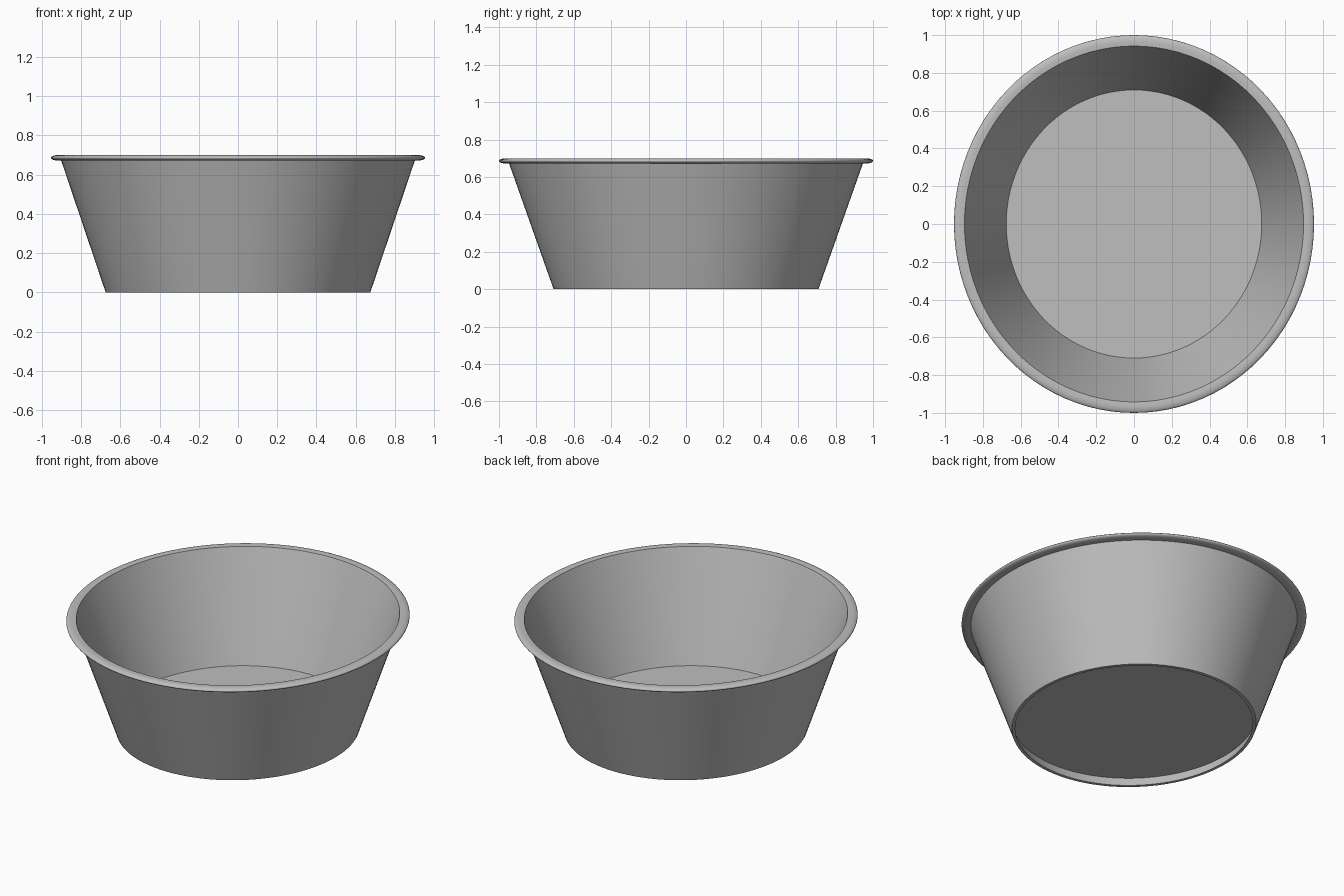
import bpy
import bmesh
import math

cube = bpy.data.objects.get("Cube")
if cube:
    bpy.data.objects.remove(cube, do_unlink=True)

SEGMENTS = 96
OVAL = 0.953  # width relative to depth

metal = bpy.data.materials.new("plain grey metal")
metal.use_nodes = True
colour = (0.52, 0.52, 0.52, 1.0)
metal.diffuse_color = colour
metal.node_tree.nodes["Principled BSDF"].inputs["Base Color"].default_value = colour


def lathe(name, profile, closed=True, caps=False):
    """Spin a (radius, height) profile into an oval shell."""
    bm = bmesh.new()
    rings = []
    for r, z in profile:
        ring = []
        for i in range(SEGMENTS):
            a = math.tau * i / SEGMENTS
            ring.append(bm.verts.new((r * OVAL * math.cos(a), r * math.sin(a), z)))
        rings.append(ring)
    pairs = list(zip(rings, rings[1:]))
    if closed:
        pairs.append((rings[-1], rings[0]))
    for low, high in pairs:
        for i in range(SEGMENTS):
            j = (i + 1) % SEGMENTS
            bm.faces.new((low[i], low[j], high[j], high[i]))
    if caps:
        bm.faces.new(rings[0][::-1])
        bm.faces.new(rings[-1])
    bmesh.ops.recalc_face_normals(bm, faces=bm.faces)
    mesh = bpy.data.meshes.new(name)
    bm.to_mesh(mesh)
    bm.free()
    mesh.materials.append(metal)
    obj = bpy.data.objects.new(name, mesh)
    bpy.context.collection.objects.link(obj)
    bpy.ops.object.select_all(action="DESELECT")
    obj.select_set(True)
    bpy.context.view_layer.objects.active = obj
    bpy.ops.object.shade_smooth_by_angle(angle=math.radians(40))
    return obj


# Rounded lip: a half-oval bulge from the inner edge round to the underside
lip = []
for k in range(13):
    a = math.pi / 2 - math.pi * k / 12
    lip.append((0.964 + 0.036 * math.cos(a), 0.686 + 0.014 * math.sin(a)))

# Sloping wall with its rolled rim, in one section
lathe("wall_and_rim",
      [(0.689, 0.0), (0.709, 0.06), (0.942, 0.698)] + lip
      + [(0.946, 0.672), (0.708, 0.0)])

# Raised floor, set above the foot ring
lathe("floor", [(0.709, 0.057), (0.71, 0.062)], closed=False, caps=True)
